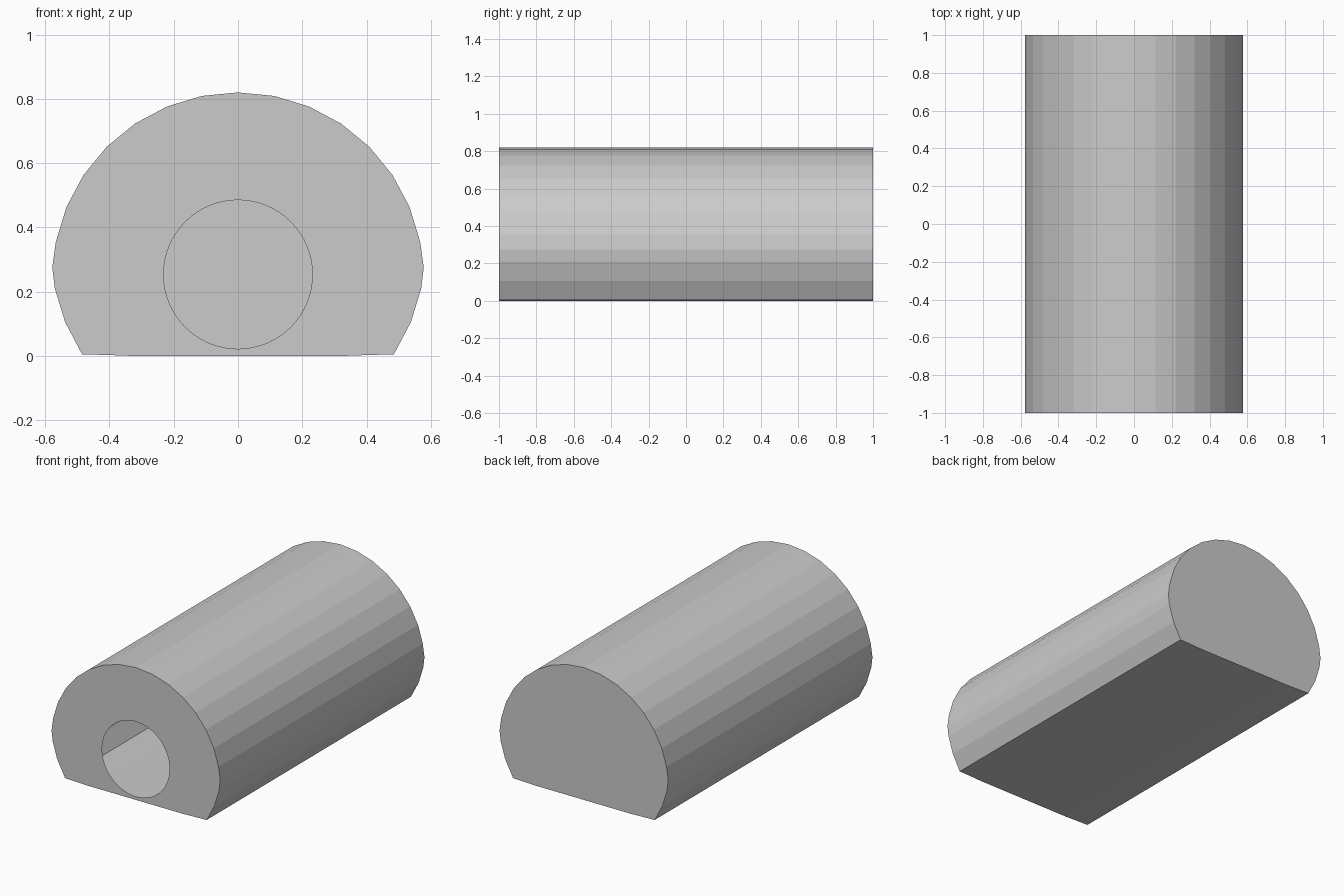
import bpy, bmesh
from math import sin, cos, radians, pi

if "Cube" in bpy.data.objects:
    bpy.data.objects.remove(bpy.data.objects["Cube"])

R = 0.578           # radius of the 32-sided arch
HOLE_R, HOLE_Z = 0.2315, 0.2535

# Right half of the cross-section, top to bottom: arch, widest point,
# lower sides raised a little, then the flattened underside
half = [(R * sin(radians(11.25 * k)), 0.242 + R * cos(radians(11.25 * k))) for k in range(8)]
half += [(R, 0.275), (0.57, 0.21), (0.538, 0.105), (0.485, 0.005), (0.41, 0.003), (0.325, 0.0)]
profile = half + [(-x, z) for x, z in reversed(half[1:])]

bm = bmesh.new()


def ring(points, y):
    """Closed loop of vertices and edges in the plane at y."""
    verts = [bm.verts.new((x, y, z)) for x, z in points]
    edges = [bm.edges.new((verts[i - 1], verts[i])) for i in range(len(verts))]
    return verts, edges


# Hollow shell: long walls and a closed back
front, front_edges = ring(profile, -1)
back, _ = ring(profile, 1)
for i in range(len(profile)):
    bm.faces.new((front[i - 1], front[i], back[i], back[i - 1]))
bm.faces.new(back)

# Front wall with a round entrance opening into the hollow inside
circle = [(HOLE_R * cos(2 * pi * i / 64), HOLE_Z + HOLE_R * sin(2 * pi * i / 64)) for i in range(64)]
_, hole_edges = ring(circle, -1)
bmesh.ops.triangle_fill(bm, edges=front_edges + hole_edges, use_beauty=True, normal=(0, -1, 0))

bmesh.ops.recalc_face_normals(bm, faces=bm.faces[:])
mesh = bpy.data.meshes.new("arched_shell")
bm.to_mesh(mesh)
bm.free()
bpy.context.collection.objects.link(bpy.data.objects.new("arched_shell", mesh))
